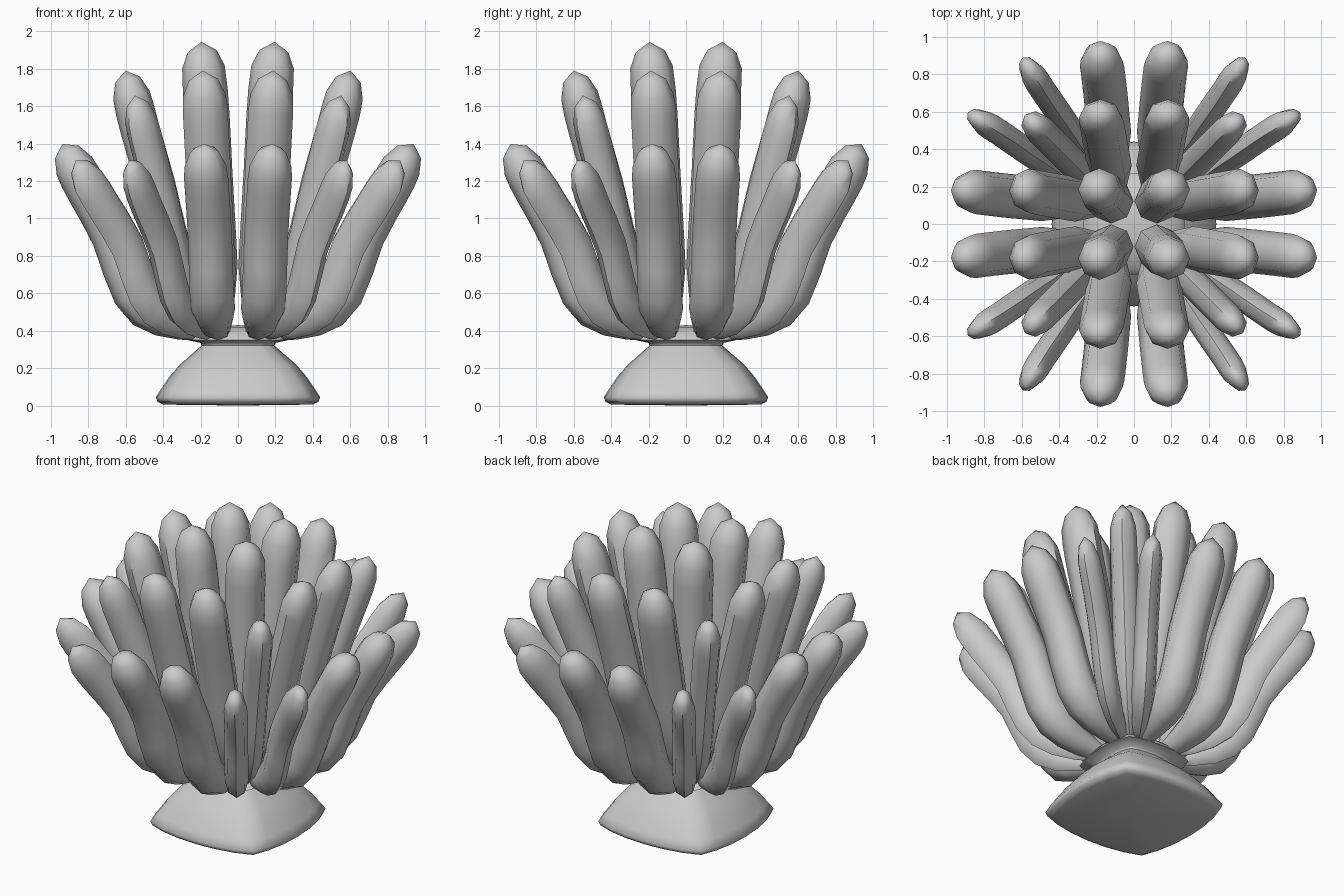
import bpy, bmesh, math
from mathutils import Vector

if "Cube" in bpy.data.objects:
    bpy.data.objects.remove(bpy.data.objects["Cube"])

SIDES = 8


def finish(bm, name, angle):
    bmesh.ops.recalc_face_normals(bm, faces=bm.faces)
    me = bpy.data.meshes.new(name)
    bm.to_mesh(me)
    bm.free()
    ob = bpy.data.objects.new(name, me)
    bpy.context.collection.objects.link(ob)
    bpy.ops.object.select_all(action='DESELECT')
    bpy.context.view_layer.objects.active = ob
    ob.select_set(True)
    bpy.ops.object.shade_smooth_by_angle(angle=math.radians(angle))
    return ob


def skin(bm, rings, start, end):
    rows = [[bm.verts.new(p) for p in r] for r in rings]
    n = len(rows[0])
    for a, b in zip(rows, rows[1:]):
        for i in range(n):
            j = (i + 1) % n
            bm.faces.new((a[i], a[j], b[j], b[i]))
    for row, pole in ((rows[0], start), (rows[-1], end)):
        c = bm.verts.new(pole)
        for i in range(n):
            bm.faces.new((row[i], row[(i + 1) % n], c))


def smooth_path(pts):
    # Catmull-Rom, two steps per span
    p = [2 * pts[0] - pts[1]] + pts + [2 * pts[-1] - pts[-2]]
    out = []
    for i in range(1, len(p) - 2):
        a, b, c, d = p[i - 1:i + 3]
        out += [b.copy(), (9 * (b + c) - a - d) / 16]
    return out + [pts[-1].copy()]


def tentacle(name, pts, side, wide, thick):
    pts = [Vector(p) for p in pts]
    path = smooth_path(pts)
    side = Vector(side).normalized()
    rings = []
    last = len(path) - 1
    for i, c in enumerate(path):
        tan = (path[min(i + 1, last)] - path[max(i - 1, 0)]).normalized()
        s = (side - tan * side.dot(tan)).normalized()
        n = tan.cross(s)
        f = i / last
        grow = min(1, 0.5 + 1.7 * f) * (0.95 if i == last else 1)
        rings.append([c + (s * wide * math.cos(a) + n * thick * math.sin(a)) * grow
                      for a in (2 * math.pi * k / SIDES for k in range(SIDES))])
    # blunt faceted tip
    shoulder = [c + tan * 0.085 for c in (path[-1] + (v - path[-1]) * 0.68 for v in rings[-1])]
    rings.append(shoulder)
    bm = bmesh.new()
    skin(bm, rings, path[0] - (path[1] - path[0]).normalized() * 0.03, path[-1] + tan * 0.135)
    ob = finish(bm, name, 50)
    mod = ob.modifiers.new("Mirror", 'MIRROR')
    mod.use_axis = (True, True, False)
    mod.use_mirror_merge = False


def swap(pts):
    return [(y, x, z) for x, y, z in pts]


# Tentacle centre lines in one quadrant
tall = [(.10, .10, .38), (.115, .115, .6), (.13, .13, .9), (.15, .15, 1.25), (.165, .165, 1.55), (.185, .185, 1.81)]
middle = [(.14, .11, .38), (.26, .125, .55), (.36, .14, .85), (.44, .155, 1.18), (.525, .17, 1.48), (.57, .18, 1.66)]
outer = [(.19, .10, .40), (.40, .125, .46), (.56, .14, .60), (.67, .15, .90), (.80, .165, 1.14), (.875, .175, 1.28)]
mid_diag = [(.13, .13, .38), (.25, .25, .52), (.34, .34, .80), (.41, .41, 1.1), (.48, .48, 1.37), (.52, .52, 1.53)]
out_diag = [(.19, .13, .40), (.37, .25, .46), (.50, .34, .60), (.59, .40, .85), (.72, .49, 1.07), (.80, .54, 1.20)]

tentacle("inner_tentacles", tall, (1, 0, 0), .12, .12)
tentacle("middle_tentacles_side", middle, (0, 1, 0), .12, .105)
tentacle("middle_tentacles_front", swap(middle), (1, 0, 0), .12, .105)
tentacle("middle_tentacles_corner", mid_diag, (-1, 1, 0), .08, .10)
tentacle("outer_tentacles_side", outer, (0, 1, 0), .118, .112)
tentacle("outer_tentacles_front", swap(outer), (1, 0, 0), .118, .112)
tentacle("outer_tentacles_corner_side", out_diag, (-.55, .83, 0), .07, .105)
tentacle("outer_tentacles_corner_front", swap(out_diag), (.83, -.55, 0), .07, .105)

# Pedestal: bulging square foot narrowing to a neck
profile = [(.40, .005), (.43, .02), (.44, .045), (.41, .09), (.37, .15), (.31, .22),
           (.24, .28), (.195, .32), (.20, .335), (.27, .35), (.24, .39), (.12, .42)]
rings = []
for half, z in profile:
    ring = []
    for q in range(4):
        for k in range(6):
            t = k / 3 - 1
            x, y = half * (1 - .16 * t * t), half * .84 * t * (1.1 - .1 * t * t)
            a = q * math.pi / 2
            ring.append(Vector((x * math.cos(a) - y * math.sin(a),
                                x * math.sin(a) + y * math.cos(a), z)))
    rings.append(ring)
bm = bmesh.new()
skin(bm, rings, (0, 0, 0), (0, 0, .43))
finish(bm, "pedestal", 60)
